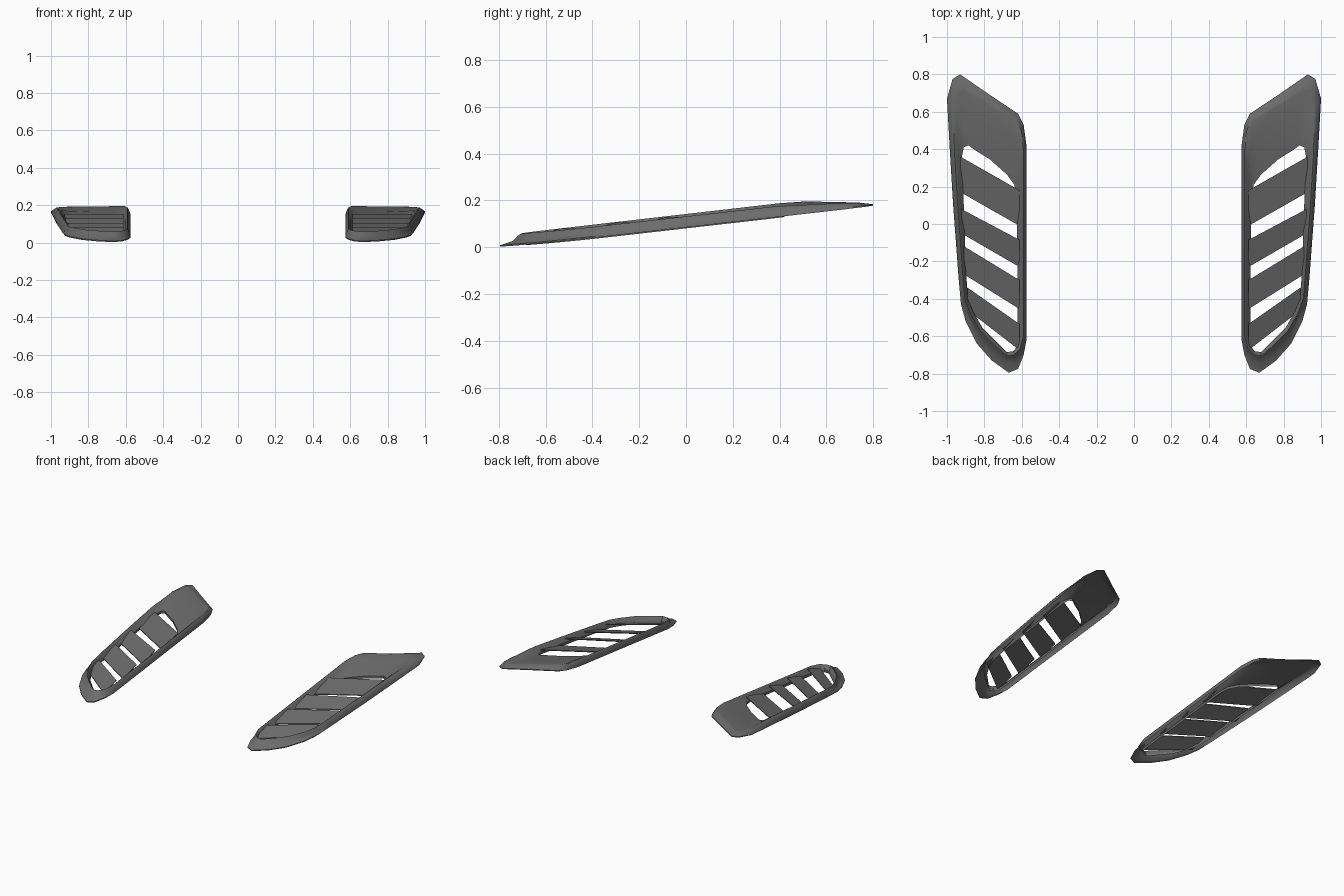
import bpy, bmesh

if "Cube" in bpy.data.objects:
    bpy.data.objects.remove(bpy.data.objects["Cube"])

# Plan outlines of one vent, counter-clockwise: outer edge, ridge, opening
LOOPS = [
    ((.62, -.775), (.645, -.70), (.645, -.68)),
    ((.67, -.795), (.68, -.705), (.68, -.685)),
    ((.76, -.73), (.745, -.65), (.74, -.625)),
    ((.84, -.64), (.82, -.575), (.81, -.555)),
    ((.90, -.52), (.875, -.48), (.862, -.465)),
    ((.925, -.43), (.905, -.40), (.888, -.39)),
    ((.937, -.30), (.915, -.28), (.897, -.27)),
    ((.967, .10), (.943, .10), (.91, .10)),
    ((.985, .40), (.96, .38), (.92, .36)),
    ((1.0, .67), (.965, .62), (.91, .41)),
    ((.97, .775), (.945, .70), (.885, .42)),
    ((.93, .80), (.91, .715), (.85, .395)),
    ((.77, .69), (.77, .63), (.77, .345)),
    ((.62, .59), (.63, .55), (.68, .265)),
    ((.59, .53), (.605, .49), (.64, .21)),
    ((.575, .42), (.592, .40), (.628, .15)),
    ((.575, 0), (.592, 0), (.625, 0)),
    ((.575, -.62), (.592, -.60), (.622, -.60)),
    ((.59, -.70), (.61, -.67), (.625, -.655)),
]

# Dark grey plastic
DARK = bpy.data.materials.new("dark_plastic")
DARK.diffuse_color = (.15, .15, .15, 1)
DARK.use_nodes = True
DARK.node_tree.nodes["Principled BSDF"].inputs["Base Color"].default_value = DARK.diffuse_color


def base(x, y):
    """Height of the sloping panel the vent sits on."""
    return max(0, .09 + .115 * y + .03 * (.8 - x))


def lerp(a, b, t):
    return tuple(p + (q - p) * t for p, q in zip(a, b))


def finish(name, bm, angle):
    me = bpy.data.meshes.new(name)
    bm.to_mesh(me)
    bm.free()
    me.materials.append(DARK)
    ob = bpy.data.objects.new(name, me)
    bpy.context.collection.objects.link(ob)
    bpy.ops.object.select_all(action='DESELECT')
    ob.select_set(True)
    bpy.context.view_layer.objects.active = ob
    bpy.ops.object.shade_smooth_by_angle(angle=angle)
    ob.modifiers.new("mirror", 'MIRROR')
    return ob


# Frame: flange, raised ridge, dished rear panel and inner lip
bm = bmesh.new()
rings = []
for a, b, c in LOOPS:
    top = .046 - .09 * max(0, b[1] - .45)
    if b[1] < -.35 and b[0] > .6:          # flat flange round the nose
        outer = [(lerp(a, b, .6), .018), (lerp(a, b, .85), top * .85)]
    else:
        outer = [(lerp(a, b, .4), top * .6), (lerp(a, b, .8), top * .95)]
    section = [(a, 0), (a, .006), *outer, (b, top),
               (lerp(b, c, .3), top * .85), (lerp(b, c, .65), .022),
               (c, .012), (c, -.006)]
    rings.append([bm.verts.new((p[0], p[1], base(*p) + h)) for p, h in section])
for i, r in enumerate(rings):
    s = rings[(i + 1) % len(rings)]
    for k in range(len(r) - 1):
        bm.faces.new((r[k], s[k], s[k + 1], r[k + 1]))
finish("vent_frame", bm, .6)

# Louvres: inner back y, inner front y, outer back y, outer front y, outer x, back z
SLATS = [
    (.18, -.01, .36, .17, .928, .153),
    (-.085, -.23, .08, -.05, .923, .13),
    (-.30, -.455, -.12, -.27, .908, .106),
    (-.535, -.675, -.34, -.46, .89, .081),
]
bm = bmesh.new()
for ib, fr, ob_, of, xo, z in SLATS:
    xi, zf = .612, z - .046
    corners = [(xi, fr, zf), (xo, of, zf + .006), (xo, ob_, z), (xi, ib, z)]
    up = [bm.verts.new(c) for c in corners]
    low = [bm.verts.new((x, y, h - .006)) for x, y, h in corners]
    bm.faces.new(up)
    bm.faces.new(low[::-1])
    for k in range(4):
        j = (k + 1) % 4
        bm.faces.new((up[k], low[k], low[j], up[j]))
finish("louvres", bm, .5)
